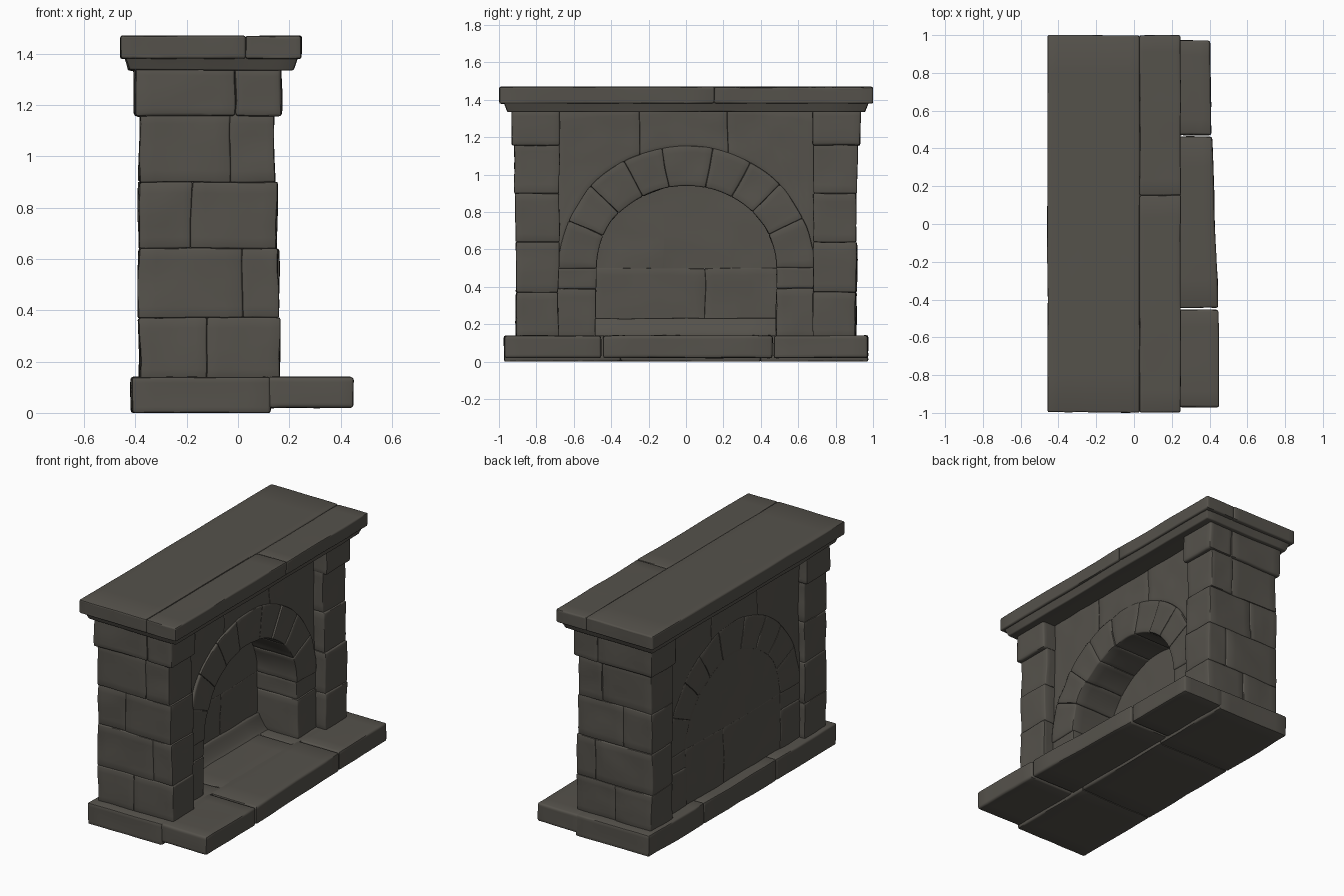
import bpy, bmesh, math, random
from mathutils import Vector, noise

if "Cube" in bpy.data.objects:
    bpy.data.objects.remove(bpy.data.objects["Cube"])

random.seed(4)
STONE = bpy.data.materials.new("dark grey stone")
STONE.diffuse_color = (0.091, 0.084, 0.071, 1)
STONE.use_nodes = True
STONE.node_tree.nodes["Principled BSDF"].inputs["Base Color"].default_value = STONE.diffuse_color


def lerp(a, b, t):
    return a + (b - a) * t


def box(x0, x1, y0, y1, z0, z1):
    """Mapping from the unit cube to an upright block."""
    return lambda u, v, w: (lerp(x0, x1, u), lerp(y0, y1, v), lerp(z0, z1, w))


def part(name, stones, rough=1.0, bevel=0.010, cuts=5):
    """One object made of worn, chamfered stones; each stone maps a unit cube to space."""
    whole = bmesh.new()
    for shape in stones:
        bm = bmesh.new()
        bmesh.ops.create_cube(bm, size=1)
        bmesh.ops.subdivide_edges(bm, edges=bm.edges[:], cuts=cuts, use_grid_fill=True)
        rims = [e for e in bm.edges
                if sum(abs(e.verts[0].co[i]) > 0.499 and
                       abs(e.verts[0].co[i] - e.verts[1].co[i]) < 1e-4 for i in range(3)) == 2]
        for v in bm.verts:
            p = Vector(shape(*(c + 0.5 for c in v.co)))
            wear = noise.noise_vector(p * 3.2) * 0.010 + noise.noise_vector(p * 8) * 0.006
            wear.z *= 0.5
            v.co = p + wear * rough
        bmesh.ops.recalc_face_normals(bm, faces=bm.faces[:])
        bmesh.ops.bevel(bm, geom=rims, offset=bevel, segments=2, profile=0.5,
                        affect='EDGES', clamp_overlap=True)
        for v in bm.verts:
            v.co.z = max(v.co.z, 0)
        tmp = bpy.data.meshes.new("tmp")
        bm.to_mesh(tmp)
        whole.from_mesh(tmp)
        bpy.data.meshes.remove(tmp)
        bm.free()
    mesh = bpy.data.meshes.new(name)
    whole.to_mesh(mesh)
    whole.free()
    mesh.materials.append(STONE)
    ob = bpy.data.objects.new(name, mesh)
    bpy.context.collection.objects.link(ob)
    bpy.ops.object.select_all(action='DESELECT')
    ob.select_set(True)
    bpy.context.view_layer.objects.active = ob
    bpy.ops.object.shade_smooth_by_angle(angle=math.radians(45))
    return ob


# Plinth under the whole fireplace
cuts_y = [-0.975, -0.35, 0.4, 0.975]
part("plinth", [box(-0.415, 0.125, a, b, 0, 0.14) for a, b in zip(cuts_y, cuts_y[1:])], 0.6)

# Hearth stones projecting in front, slightly uneven in depth
hearth = [(-0.97, -0.455, 0.45, 0.447), (-0.445, 0.462, 0.445, 0.415), (0.47, 0.975, 0.41, 0.405)]


def hearth_stone(y0, y1, xa, xb):
    return lambda u, v, w: (lerp(0.10, lerp(xa, xb, v), u), lerp(y0, y1, v), lerp(0.02, 0.14, w))


part("hearth", [hearth_stone(*h) for h in hearth], 0.5, 0.012)

# Pillars: stacked courses, each split at a different depth, with plain cores and capitals
courses = [(0.13, 0.37, 0.163, -0.12), (0.37, 0.64, 0.158, 0.02),
           (0.64, 0.90, 0.15, -0.18), (0.90, 1.17, 0.142, -0.03)]
for side, label in ((-1, "left"), (1, "right")):
    blocks = []
    for z0, z1, xf, split in courses:
        for x0, x1 in ((-0.385, split), (split, xf)):
            out = 0.912 + random.uniform(-0.004, 0.005)
            blocks.append(box(x0, x1, side * 0.68, side * out, z0, z1))
    part(label + "_pillar", blocks, 0.9, 0.007)
    part(label + "_pillar_core", [box(-0.36, 0.12, side * 0.70, side * 0.89, 0.13, 1.3)], 0, cuts=1)
    part(label + "_capital", [box(-0.405, -0.01, side * 0.675, side * 0.93, 1.155, 1.345),
                              box(-0.01, 0.17, side * 0.675, side * 0.93, 1.155, 1.345)], 0.8, 0.012)

# Arch ring: voussoirs running through the full wall thickness, on straight jambs
SPRING, BACK, FACE = 0.50, -0.345, 0.085


def voussoir(a0, a1, grow):
    def shape(u, v, w):
        a = lerp(a0, a1, v)
        ry, rz = lerp(0.482, 0.685, w), lerp(0.442, 0.655, w)
        return lerp(BACK, FACE + grow, u), ry * math.cos(a), SPRING + rz * math.sin(a)
    return shape


angles = [math.radians(d) for d in (0, 24, 43, 60, 78, 101, 119, 138, 157, 180)]
part("arch_stones", [voussoir(a, b, random.uniform(-0.008, 0.008))
                     for a, b in zip(angles, angles[1:])], 1.0, 0.008)
part("arch_jambs", [box(BACK, FACE + g, s * 0.482, s * 0.70, z0, z1)
                    for s in (-1, 1)
                    for z0, z1, g in ((0.12, 0.39, 0.006), (0.39, 0.505, 0.0))], 1.0, 0.008)


# Wall above the arch, its lower edge following the ring
def spandrel(y0, y1):
    def shape(u, v, w):
        y = lerp(y0, y1, v)
        low = SPRING + 0.652 * math.sqrt(max(0, 1 - (y / 0.683) ** 2))
        return lerp(BACK, 0.075, u), y, lerp(low, 1.345, w)
    return shape


joints = [-0.695, -0.25, 0.22, 0.695]
part("wall_above_arch", [spandrel(a, b) for a, b in zip(joints, joints[1:])], 1.0, 0.005, 9)


# Back of the firebox: rows of blocks closing the opening, shaped to the arch
def infill(y0, y1, z0, z1):
    def shape(u, v, w):
        y, z = lerp(y0, y1, v), lerp(z0, z1, w)
        top = SPRING + 0.46 * math.sqrt(max(0, 1 - (y / 0.50) ** 2))
        return lerp(BACK + 0.003, -0.20, u), y, min(z, top)
    return shape


part("firebox_back", [infill(-0.5, 0.1, 0.12, 0.5), infill(0.1, 0.5, 0.12, 0.5),
                      infill(-0.5, -0.12, 0.5, 0.97), infill(-0.12, 0.5, 0.5, 0.97)],
     0.9, 0.003, 9)

# Sloping ash bank where the firebox floor meets its back
part("firebox_ash_bank", [lambda u, v, w: (lerp(-0.22, lerp(-0.08, -0.185, w ** 0.5), u),
                                           lerp(-0.49, 0.49, v), lerp(0.12, 0.23, w))], 0.8, 0.004)


# Moulding under the mantel, flaring outward as it rises
def moulding(u, v, w):
    h = lerp(0.953, 0.975, w)
    return (lerp(lerp(-0.425, -0.442, w), lerp(0.215, 0.235, w), u),
            lerp(-h, h, v), lerp(1.335, 1.39, w))


part("mantel_moulding", [moulding], 0.6, 0.008, 9)

# Mantel shelf: a wide rear slab and a narrow front slab
part("mantel_shelf", [box(-0.458, 0.03, -0.998, 0.998, 1.38, 1.47),
                      box(0.03, 0.247, -0.998, 0.15, 1.38, 1.469),
                      box(0.03, 0.247, 0.15, 0.998, 1.38, 1.467)], 0.35, 0.009, 9)
